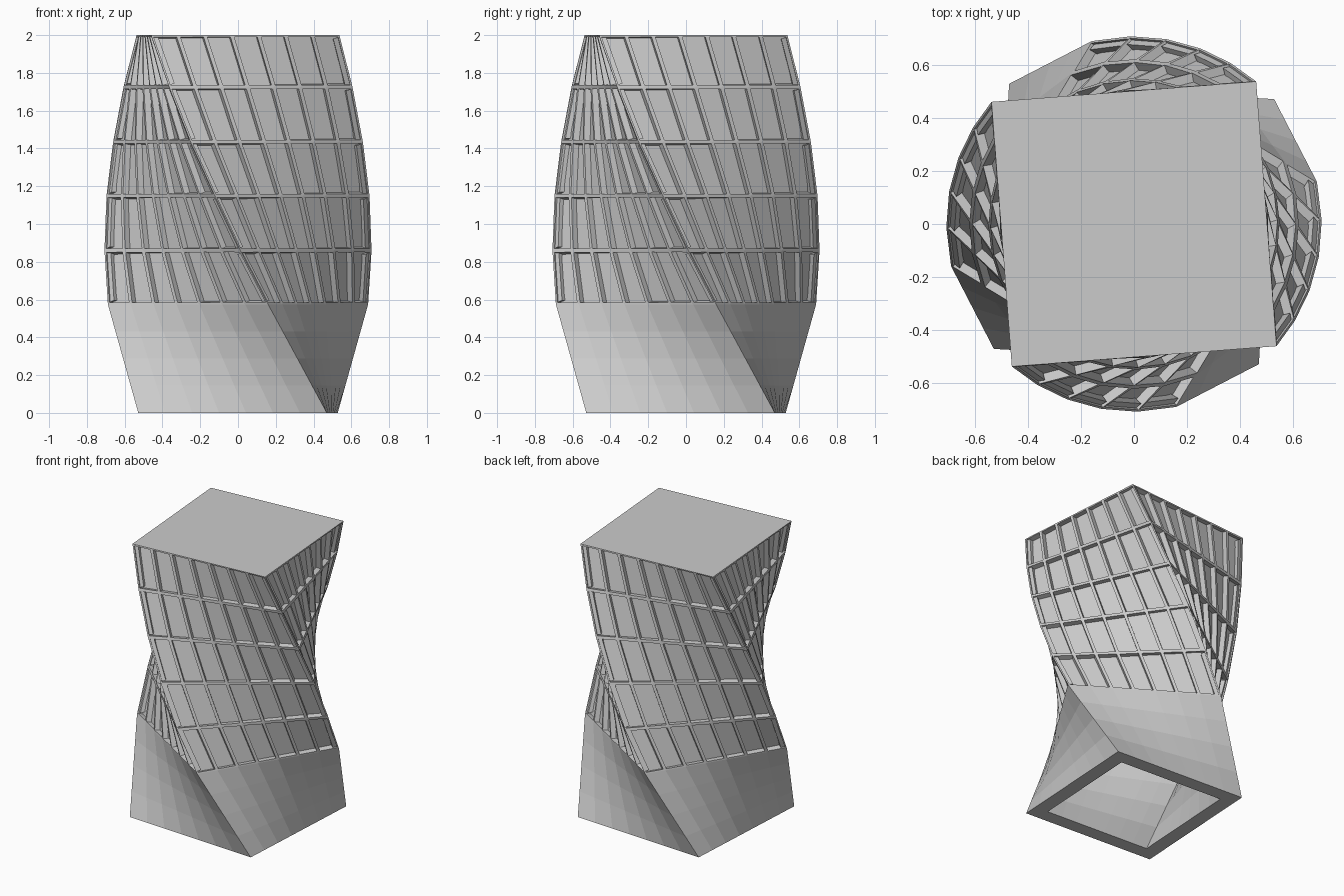
import bpy, bmesh, math
from mathutils import Vector

if "Cube" in bpy.data.objects:
    bpy.data.objects.remove(bpy.data.objects["Cube"])

COLS = 7
# (height, corner angle relative to the front centre, in degrees)
LEVELS = [(0, 41.7), (0.575, 13), (0.86, 1), (1.15, -10),
          (1.435, -20.8), (1.725, -31), (2.0, -40.6)]


def ring(z, deg, half):
    """Points round a square of given half width, COLS divisions per side."""
    r = half * math.sqrt(2)
    cs = [Vector((r * math.cos(math.radians(deg - 90 + 90 * k)),
                  r * math.sin(math.radians(deg - 90 + 90 * k)), z)) for k in range(4)]
    return [cs[k].lerp(cs[(k + 1) % 4], i / COLS) for k in range(4) for i in range(COLS)]


def between(a, b, n):
    return [[p.lerp(q, i / n) for p, q in zip(a, b)] for i in range(1, n)]


def add_rings(bm, rings):
    """Bridge successive closed rings, returning vertex rings and face bands."""
    vr = [[bm.verts.new(p) for p in r] for r in rings]
    bands = []
    for a, b in zip(vr, vr[1:]):
        n = len(a)
        bands.append([bm.faces.new((a[i], a[(i + 1) % n], b[(i + 1) % n], b[i]))
                      for i in range(n)])
    return vr, bands


def finish(bm, name):
    me = bpy.data.meshes.new(name)
    bm.to_mesh(me)
    bm.free()
    ob = bpy.data.objects.new(name, me)
    bpy.context.collection.objects.link(ob)
    return ob


# Twisted outer rings: plain lobby storey below, window storeys above
outer = [ring(z, a, 0.5) for z, a in LEVELS]
lobby = between(outer[0], outer[1], 4)
inner = [ring(min(z, 1.92), a, 0.4) for z, a in LEVELS]
inner_lobby = between(inner[0], inner[1], 4)

bm = bmesh.new()
vo, bands = add_rings(bm, [outer[0]] + lobby + outer[1:])
bm.faces.new(vo[-1])                                   # roof

# Hollow interior, open at the bottom
vi, inner_bands = add_rings(bm, [inner[0]] + inner_lobby + inner[1:])
for band in inner_bands:
    bmesh.ops.reverse_faces(bm, faces=band)
ceiling = bm.faces.new(list(reversed(vi[-1])))

# Bottom rim of the wall
n = len(vo[0])
for i in range(n):
    j = (i + 1) % n
    bm.faces.new((vo[0][j], vo[0][i], vi[0][i], vi[0][j]))

# Recessed window panes
panes = [f for band in bands[4:] for f in band]
bm.normal_update()
bmesh.ops.inset_individual(bm, faces=panes, thickness=0.01, use_even_offset=True)
bm.normal_update()
bmesh.ops.inset_individual(bm, faces=panes, thickness=0.0, depth=-0.035)
finish(bm, "twisted_tower")
